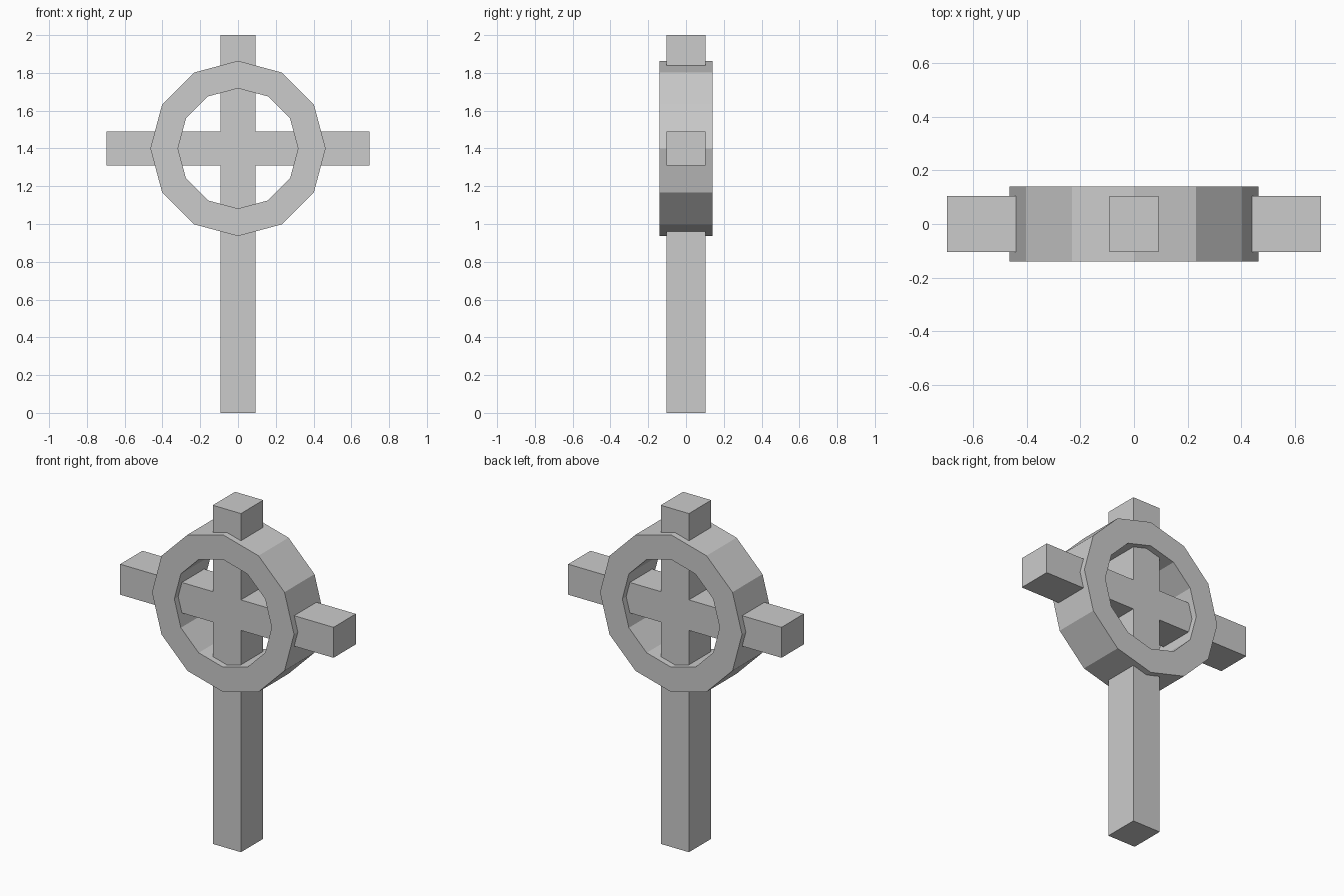
import bpy, bmesh
from math import cos, sin, tau
from mathutils import Vector

if "Cube" in bpy.data.objects:
    bpy.data.objects.remove(bpy.data.objects["Cube"])

HUB_Z = 1.4      # centre of ring and crossbar
SIDES = 12


def finish(name, bm):
    bmesh.ops.recalc_face_normals(bm, faces=bm.faces[:])
    mesh = bpy.data.meshes.new(name)
    bm.to_mesh(mesh)
    bm.free()
    obj = bpy.data.objects.new(name, mesh)
    bpy.context.collection.objects.link(obj)
    return obj


# Upright and crossbar as one extruded profile (right half, mirrored)
w, h, span, depth = 0.092, 0.09, 0.697, 0.104
half = [(w, 0), (w, HUB_Z - h), (span, HUB_Z - h),
        (span, HUB_Z + h), (w, HUB_Z + h), (w, 2.0)]
outline = half + [(-x, z) for x, z in reversed(half)]
bm = bmesh.new()
face = bm.faces.new([bm.verts.new((x, -depth, z)) for x, z in outline])
ext = bmesh.ops.extrude_face_region(bm, geom=[face], use_keep_orig=True)
bmesh.ops.translate(bm, vec=(0, 2 * depth, 0),
                    verts=[g for g in ext["geom"] if isinstance(g, bmesh.types.BMVert)])
finish("cross", bm)

# Twelve-sided ring: a rectangular section swept around the hub
section = [(0.464, -0.14), (0.464, 0.14), (0.318, 0.14), (0.318, -0.14)]
bm = bmesh.new()
loops = []
for i in range(SIDES):
    a = tau * i / SIDES
    loops.append([bm.verts.new(Vector((r * cos(a), y, HUB_Z + r * sin(a))))
                  for r, y in section])
for i in range(SIDES):
    p, q = loops[i], loops[(i + 1) % SIDES]
    for j in range(4):
        k = (j + 1) % 4
        bm.faces.new((p[j], p[k], q[k], q[j]))
finish("ring", bm)
